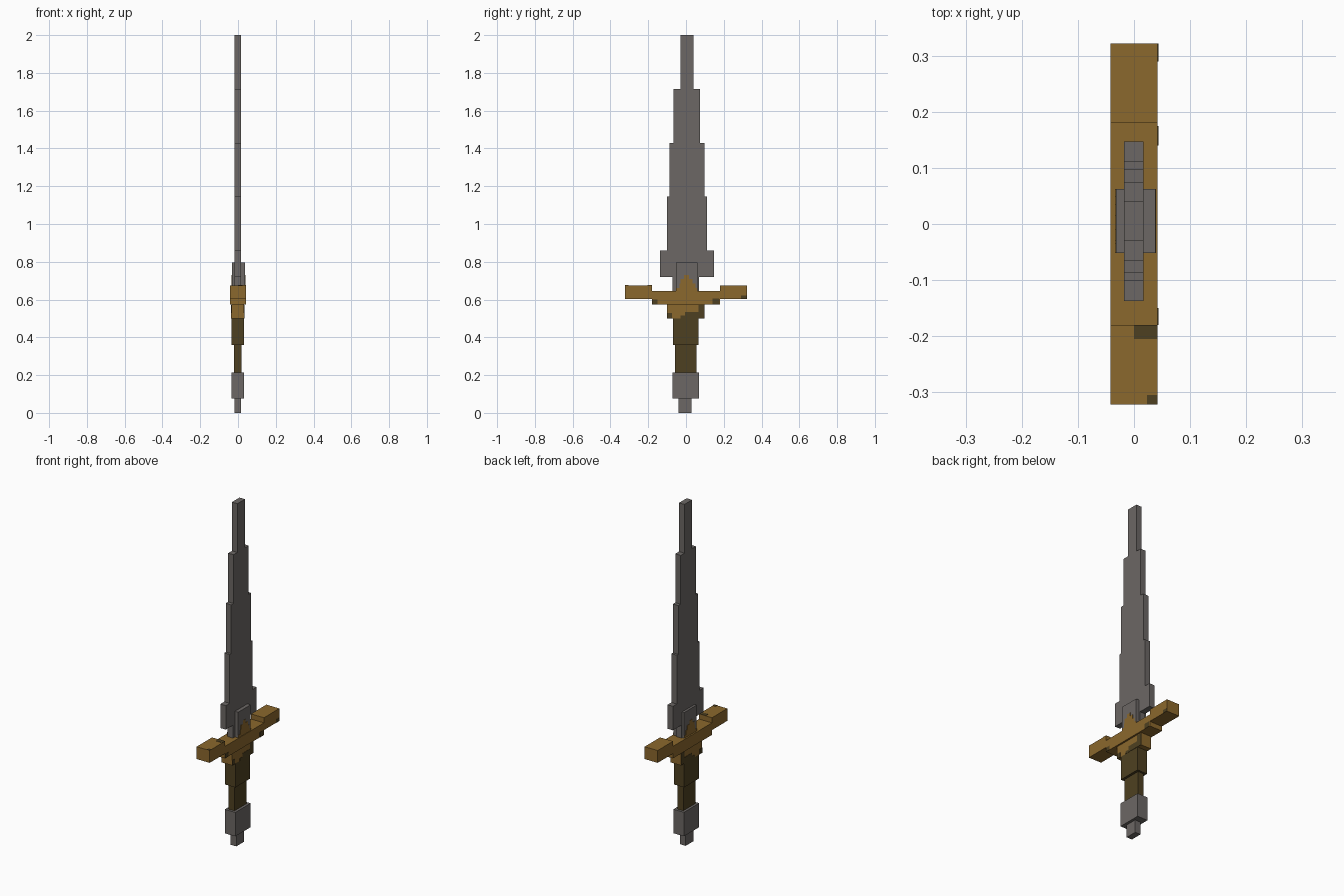
import bpy, bmesh
from mathutils import Vector

if "Cube" in bpy.data.objects:
    bpy.data.objects.remove(bpy.data.objects["Cube"])


def material(name, color):
    m = bpy.data.materials.new(name)
    m.use_nodes = True
    m.diffuse_color = (*color, 1)
    m.node_tree.nodes["Principled BSDF"].inputs["Base Color"].default_value = (*color, 1)
    return m


STEEL = material("steel grey", (0.150, 0.137, 0.130))
GOLD = material("old gold", (0.260, 0.138, 0.026))
BROWN = material("dark brown", (0.076, 0.051, 0.015))


def boxes(name, mat, spans):
    """One object from axis-aligned boxes given as (x0, x1, y0, y1, z0, z1)."""
    bm = bmesh.new()
    for s in spans:
        low, high = Vector(s[0::2]), Vector(s[1::2])
        made = bmesh.ops.create_cube(bm, size=1)
        bmesh.ops.scale(bm, vec=high - low, verts=made["verts"])
        bmesh.ops.translate(bm, vec=(low + high) / 2, verts=made["verts"])
    mesh = bpy.data.meshes.new(name)
    bm.to_mesh(mesh)
    bm.free()
    mesh.materials.append(mat)
    obj = bpy.data.objects.new(name, mesh)
    bpy.context.collection.objects.link(obj)
    return obj


def side_patches(name, mat, x_low, x_high, cells):
    """Thin pixel-like plates on both flat sides; cells are (y0, y1, z0, z1)."""
    t = 0.0015
    boxes(name, mat, [(x - t, x + t, *c) for x in (x_low, x_high) for c in cells])


# Blade: stepped slabs narrowing to the tip
half_widths = (0.07, 0.142, 0.106, 0.092, 0.07, 0.035)
levels = (0.61, 0.72, 0.86, 1.145, 1.43, 1.715, 2.0)
blade = []
for i, w in enumerate(half_widths):
    shift = 0.005 if i else -0.001
    blade.append((-0.018, 0.017, shift - w, shift + w, levels[i], levels[i + 1]))
boxes("blade", STEEL, blade)

# Collar at the blade root, with a stepped gold crest
boxes("blade_collar", STEEL, [(-0.032, 0.038, -0.052, 0.062, 0.61, 0.795)])
side_patches("collar_crest", GOLD, -0.032, 0.038, [
    (-0.052, 0.062, 0.64, 0.66), (-0.035, 0.05, 0.66, 0.685),
    (-0.03, 0.035, 0.685, 0.71), (-0.01, 0.015, 0.71, 0.73)])

# Crossguard: low middle bar and two raised ends
boxes("guard_bar", GOLD, [(-0.042, 0.042, -0.18, 0.18, 0.575, 0.645)])
boxes("guard_ends", GOLD, [(-0.042, 0.042, min(s * 0.18, s * 0.322), max(s * 0.18, s * 0.322),
                            0.603, 0.675) for s in (-1, 1)])
boxes("guard_dark_spots", BROWN, [
    (0.041, 0.0435, -0.18, -0.15, 0.575, 0.6), (0.041, 0.0435, 0.14, 0.175, 0.575, 0.605),
    (0.041, 0.0435, 0.29, 0.322, 0.603, 0.622),
    (0.0, 0.042, -0.205, -0.18, 0.674, 0.6765), (0.023, 0.042, -0.322, -0.305, 0.674, 0.6765)])

# Block under the guard, gold fading in steps to brown
boxes("guard_root", GOLD, [(-0.035, 0.032, -0.1, 0.097, 0.5, 0.576)])
side_patches("root_dark_steps", BROWN, -0.035, 0.032, [
    (-0.1, -0.075, 0.5, 0.53), (-0.03, -0.005, 0.5, 0.515),
    (-0.005, 0.065, 0.5, 0.535), (0.065, 0.097, 0.5, 0.57)])

# Grip
boxes("grip_upper", BROWN, [(-0.035, 0.032, -0.07, 0.067, 0.36, 0.5)])
boxes("grip_lower", BROWN, [(-0.021, 0.018, -0.058, 0.055, 0.215, 0.36)])

# Pommel
boxes("pommel", STEEL, [(-0.035, 0.033, -0.072, 0.069, 0.075, 0.215)])
boxes("pommel_tip", STEEL, [(-0.019, 0.017, -0.04, 0.03, 0.0, 0.075)])
